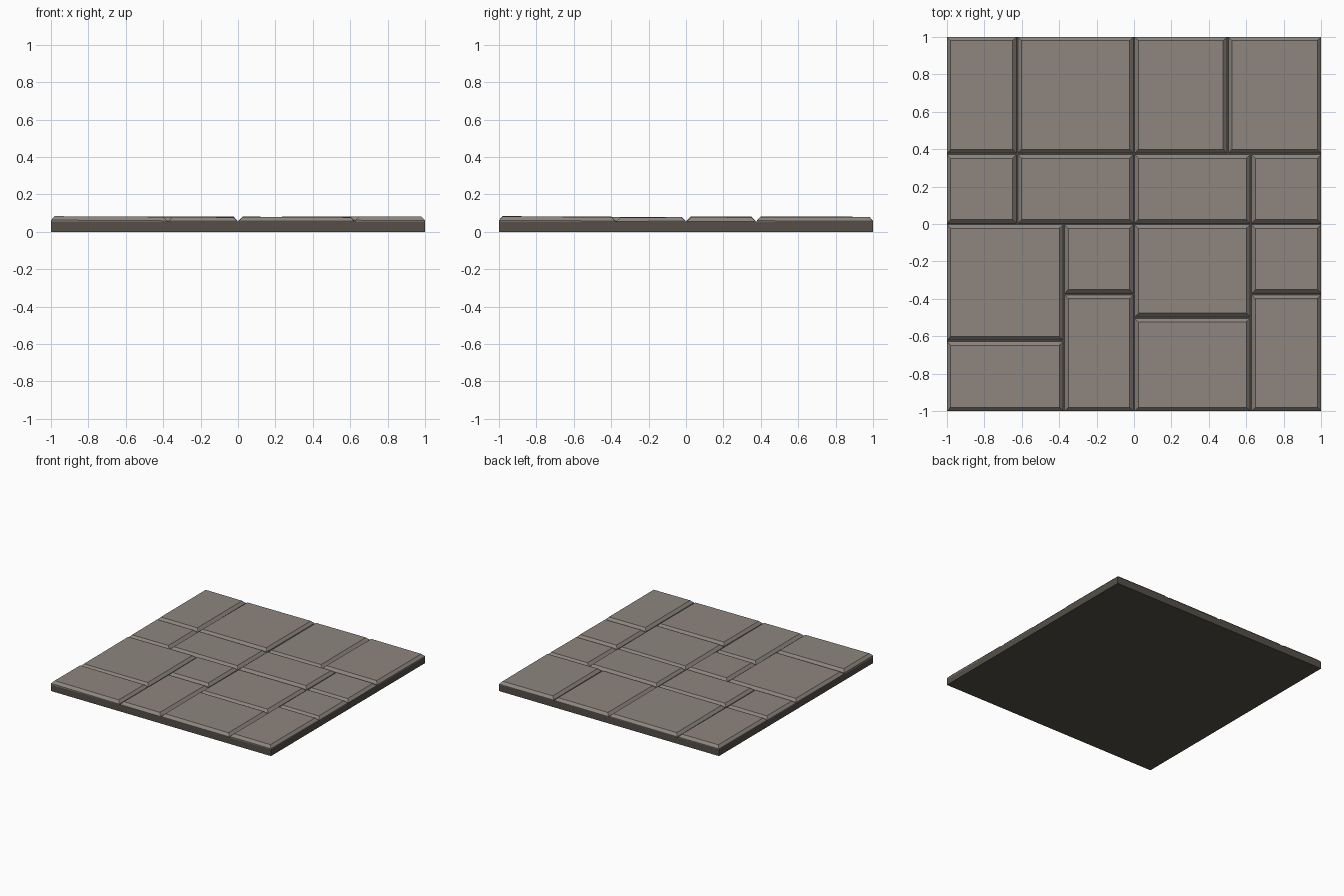
import bpy, bmesh

if "Cube" in bpy.data.objects:
    bpy.data.objects.remove(bpy.data.objects["Cube"])

def material(name, col):
    m = bpy.data.materials.new(name)
    m.diffuse_color = (*col, 1)
    m.use_nodes = True
    m.node_tree.nodes["Principled BSDF"].inputs["Base Color"].default_value = m.diffuse_color
    return m

stone = material("warm grey stone", (0.27, 0.235, 0.21))
mortar = material("dark mortar", (0.09, 0.08, 0.064))

def make_object(name, bm, mat):
    bmesh.ops.recalc_face_normals(bm, faces=bm.faces)
    me = bpy.data.meshes.new(name)
    bm.to_mesh(me)
    bm.free()
    me.materials.append(mat)
    ob = bpy.data.objects.new(name, me)
    bpy.context.collection.objects.link(ob)

def loft(name, rings, mat):
    # stack of four-cornered rings, closed at both ends
    bm = bmesh.new()
    loops = [[bm.verts.new(p) for p in r] for r in rings]
    bm.faces.new(loops[0])
    bm.faces.new(loops[-1])
    for a, b in zip(loops, loops[1:]):
        for i in range(4):
            j = (i + 1) % 4
            bm.faces.new((a[i], a[j], b[j], b[i]))
    make_object(name, bm, mat)

def rect(x0, x1, y0, y1, z, inset=0, tx=0, ty=0):
    # rectangle with slight tilt about its centre
    cx, cy = (x0 + x1) / 2, (y0 + y1) / 2
    x0, x1, y0, y1 = x0 + inset, x1 - inset, y0 + inset, y1 - inset
    return [(x, y, z + tx * (x - cx) + ty * (y - cy))
            for x, y in ((x0, y0), (x1, y0), (x1, y1), (x0, y1))]

# Slab under the paving
loft("base_slab", [rect(-1, 1, -1, 1, 0), rect(-1, 1, -1, 1, 0.054)], mortar)

# Paving stones in eighths of a unit: x0, x1, y0, y1, height, x tilt, y tilt (thousandths)
tiles = [
    (-8, -5, 3, 8, 79, -4, 2), (-5, 0, 3, 8, 80, 3, -3),
    (0, 4, 3, 8, 77, 3, 2), (4, 8, 3, 8, 80, -4, -4),
    (-8, -5, 0, 3, 77, 3, 4), (-5, 0, 0, 3, 79, -3, 0),
    (0, 5, 0, 3, 80, 3, -3), (5, 8, 0, 3, 77, -3, 3),
    (-8, -3, -5, 0, 78, 3, 3), (-8, -3, -8, -5, 81, -6, -3),
    (-3, 0, -3, 0, 79, 3, 4), (-3, 0, -8, -3, 77, -4, -3),
    (0, 5, -4, 0, 78, 3, -3), (0, 5, -8, -4, 79, -3, 3),
    (5, 8, -3, 0, 78, -4, 3), (5, 8, -8, -3, 81, -4, -3),
]
GAP, BEVEL = 0.004, 0.02
for n, (a, b, c, d, h, tx, ty) in enumerate(tiles):
    lo = lambda v: v / 8 + (GAP if v > -8 else 0)
    hi = lambda v: v / 8 - (GAP if v < 8 else 0)
    r = (lo(a), hi(b), lo(c), hi(d))
    t = (tx / 1000, ty / 1000)
    loft(f"paving_stone_{n + 1}",
         [rect(*r, 0.05), rect(*r, h / 1000 - 0.021, 0, *t),
          rect(*r, h / 1000, BEVEL, *t)], stone)
